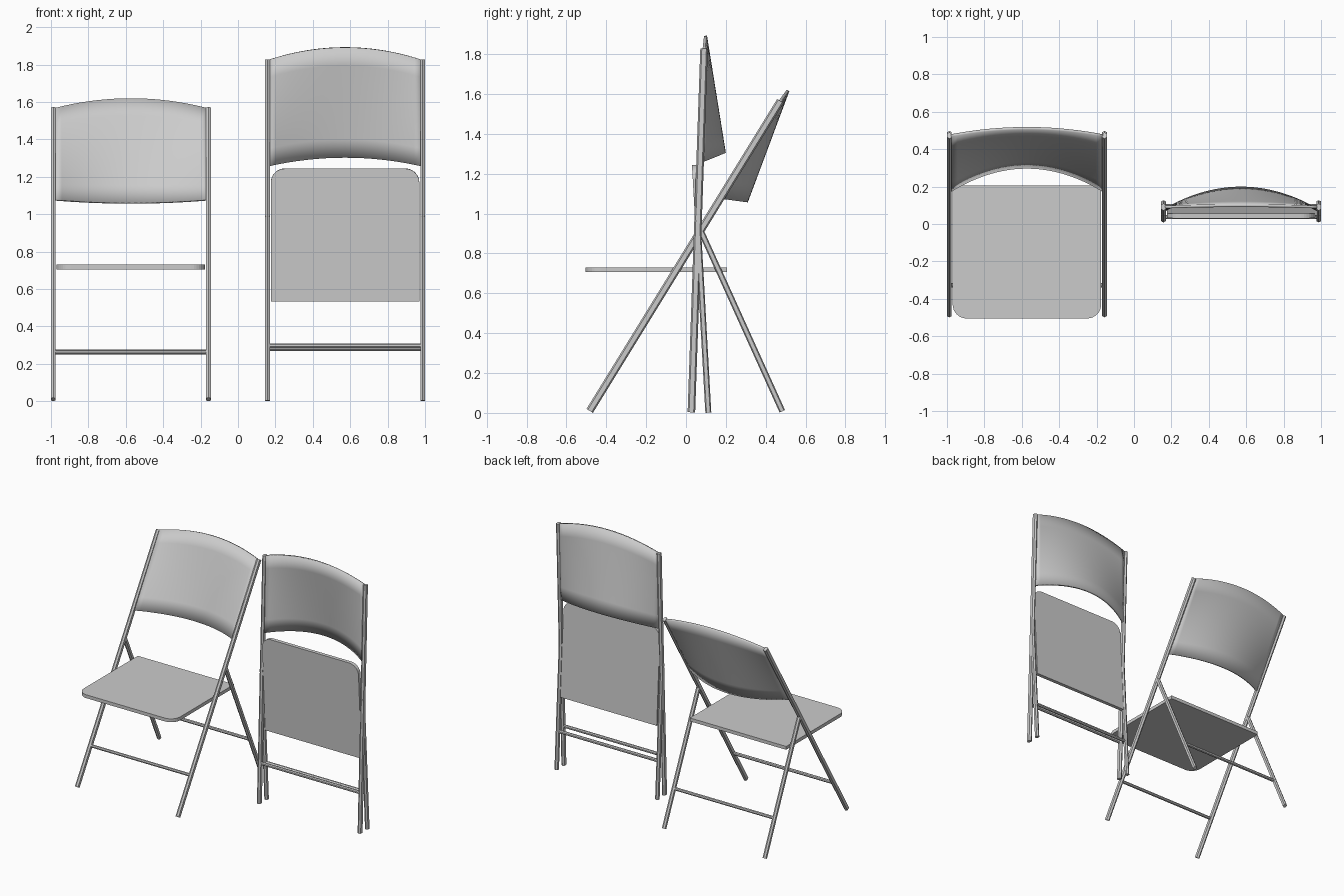
import bpy, bmesh, math
from math import radians, sin, cos, pi
from mathutils import Matrix, Vector

if "Cube" in bpy.data.objects:
    bpy.data.objects.remove(bpy.data.objects["Cube"])

HALF = 0.415          # post centre offset from the chair's middle
POST, REAR = 1.825, 0.99


def frame(x, y, z, lean):
    """Local z runs along the part, leaning back (+y) by `lean` degrees."""
    return Matrix.Translation((x, y, z)) @ Matrix.Rotation(radians(-lean), 4, 'X')


def make(name, bm, mat, smooth=False):
    bmesh.ops.recalc_face_normals(bm, faces=bm.faces)
    me = bpy.data.meshes.new(name)
    bm.to_mesh(me)
    bm.free()
    ob = bpy.data.objects.new(name, me)
    bpy.context.collection.objects.link(ob)
    ob.matrix_world = mat
    if smooth:
        for p in me.polygons:
            p.use_smooth = True
    return ob


def prism(name, outline, extrude, mat):
    """Extrude a closed outline along a vector."""
    bm = bmesh.new()
    face = bm.faces.new([bm.verts.new(p) for p in outline])
    ext = bmesh.ops.extrude_face_region(bm, geom=[face])
    moved = [v for v in ext['geom'] if isinstance(v, bmesh.types.BMVert)]
    bmesh.ops.translate(bm, verts=moved, vec=Vector(extrude))
    return make(name, bm, mat)


def tube(name, x, length, depth, mat):
    """Flattened six-sided leg tube, pointed front and back."""
    w, s = 0.0125, depth * 0.6
    pts = [(x - w, -s, 0), (x, -depth, 0), (x + w, -s, 0),
           (x + w, s, 0), (x, depth, 0), (x - w, s, 0)]
    return prism(name, pts, (0, 0, length), mat)


def crossbar(name, height, mat):
    pts = [(-HALF, 0.012 * cos(a), height + 0.012 * sin(a))
           for a in [pi / 8 + i * pi / 4 for i in range(8)]]
    return prism(name, pts, (2 * HALF, 0, 0), mat)


def seat(name, mat):
    # square rear edge, rounded front corners
    w, length, r = 0.397, 0.71, 0.075
    pts = [(-w, -0.0125, 0), (w, -0.0125, 0)]
    for side, start in ((1, 0), (-1, pi / 2)):
        for i in range(9):
            a = start + i * pi / 16
            pts.append((side * (w - r) + r * cos(a), -0.0125, length - r + r * sin(a)))
    return prism(name, pts, (0, 0.025, 0), mat)


def backrest(name, mat):
    # arched top edge, lower edge bowed backward
    n, rows, w = 24, 6, 0.406
    bm = bmesh.new()
    grid = []
    for i in range(n + 1):
        t = 2 * i / n - 1
        arc = 1 - t * t
        top = Vector((w * t, 0.005 * arc, 1.825 + 0.065 * arc))
        low = Vector((w * t, 0.005 + 0.115 * arc, 1.255 + 0.05 * arc))
        grid.append([bm.verts.new(low.lerp(top, j / rows)) for j in range(rows + 1)])
    for i in range(n):
        for j in range(rows):
            bm.faces.new((grid[i][j], grid[i + 1][j], grid[i + 1][j + 1], grid[i][j + 1]))
    ob = make(name, bm, mat, True)
    mod = ob.modifiers.new("thickness", 'SOLIDIFY')
    mod.thickness, mod.offset = 0.015, 0
    bpy.ops.object.select_all(action='DESELECT')
    ob.select_set(True)
    bpy.context.view_layer.objects.active = ob
    bpy.ops.object.shade_smooth_by_angle(angle=radians(30))


def chair(tag, front, rear, seat_at):
    for side, sx in (("left", -HALF), ("right", HALF)):
        tube(f"{tag}_front_leg_{side}", sx, POST, 0.019, front)
        tube(f"{tag}_rear_leg_{side}", sx, REAR, 0.015, rear)
    crossbar(f"{tag}_front_crossbar", 0.295, front)
    crossbar(f"{tag}_rear_crossbar", 0.28, rear)
    backrest(f"{tag}_backrest", front)
    seat(f"{tag}_seat", seat_at)


# unfolded chair on the left
X1, X2 = -0.5725, 0.5725
chair("open_chair",
      frame(X1, -0.483, 0.01, 31.6),
      frame(X1, 0.483, 0.008, -24.3),
      frame(X1, 0.205, 0.718, -90))
# folded chair on the right
chair("folded_chair",
      frame(X2, 0.027, 0.003, 2.0),
      frame(X2, 0.112, 0.001, -3.2),
      frame(X2, 0.082, 0.535, -3.2))
